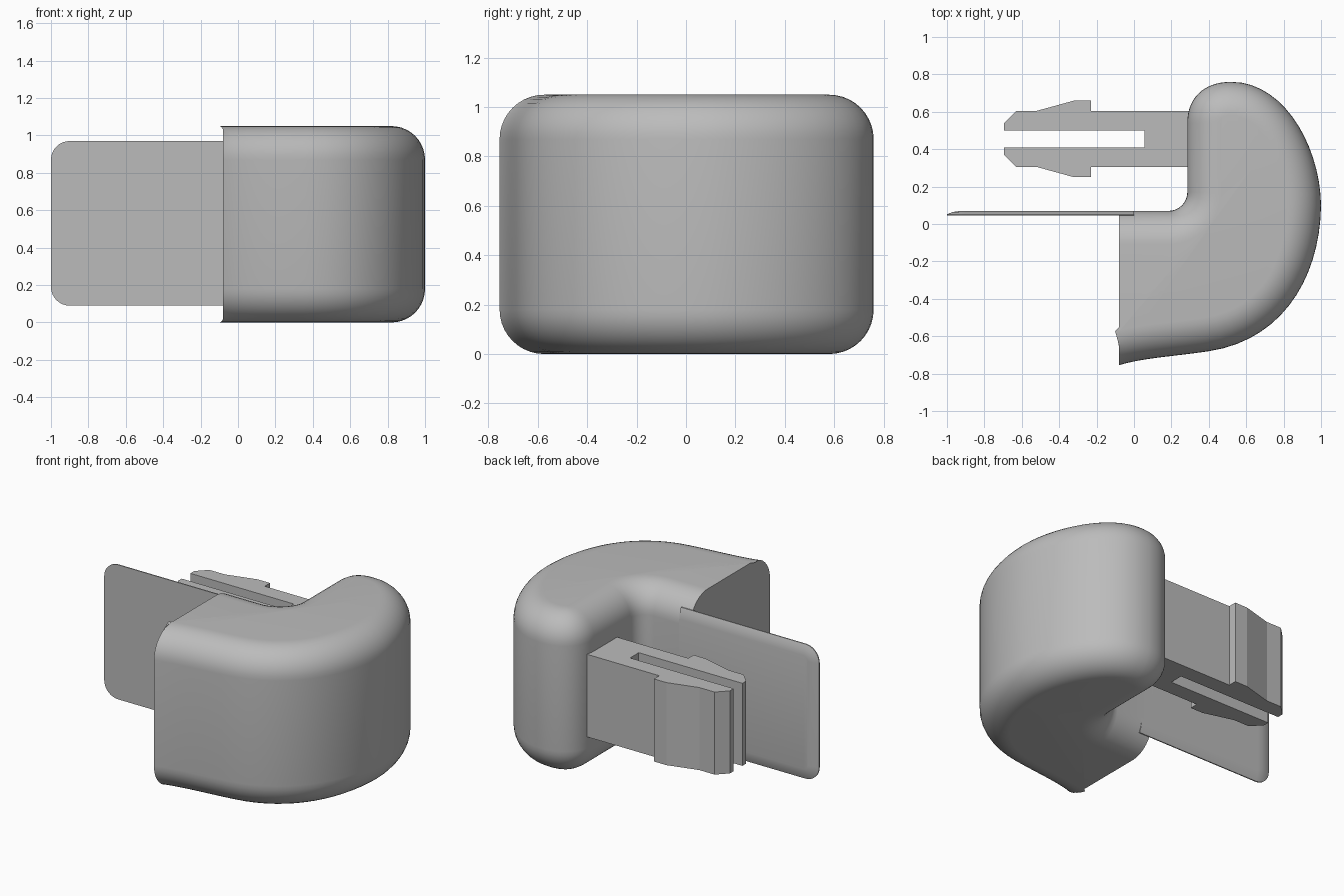
import bpy
import bmesh
from math import sin, cos, pi, radians
from mathutils import Vector
from mathutils.geometry import interpolate_bezier

if "Cube" in bpy.data.objects:
    bpy.data.objects.remove(bpy.data.objects["Cube"])

grey = bpy.data.materials.new("plain grey")
grey.use_nodes = True
grey.diffuse_color = (0.5, 0.5, 0.5, 1)
grey.node_tree.nodes["Principled BSDF"].inputs["Base Color"].default_value = (0.5, 0.5, 0.5, 1)


def loft(name, rings, angle):
    """Skin a stack of closed rings, cap both ends and shade by angle."""
    bm = bmesh.new()
    loops = [[bm.verts.new(p) for p in ring] for ring in rings]
    n = len(loops[0])
    for a, b in zip(loops, loops[1:]):
        for i in range(n):
            j = (i + 1) % n
            bm.faces.new((a[i], a[j], b[j], b[i]))
    bm.faces.new(loops[0][::-1])
    bm.faces.new(loops[-1])
    bmesh.ops.recalc_face_normals(bm, faces=bm.faces)
    mesh = bpy.data.meshes.new(name)
    bm.to_mesh(mesh)
    bm.free()
    mesh.materials.append(grey)
    obj = bpy.data.objects.new(name, mesh)
    bpy.context.collection.objects.link(obj)
    bpy.ops.object.select_all(action='DESELECT')
    obj.select_set(True)
    bpy.context.view_layer.objects.active = obj
    bpy.ops.object.shade_smooth_by_angle(angle=radians(angle))
    return obj


def arc(cx, cy, r, start, end, steps):
    return [Vector((cx + r * cos(radians(start + (end - start) * i / steps)),
                    cy + r * sin(radians(start + (end - start) * i / steps))))
            for i in range(steps + 1)]


# Body: hooked plan outline, from the inner wall round to the outer wall
CUT_X, HEIGHT, ROUND = -0.08, 1.05, 0.18
outline = [Vector((CUT_X, 0.07))] + arc(0.185, 0.17, 0.1, -90, 0, 8)
curves = [
    ((0.285, 0.54), (0.285, 0.68), (0.38, 0.76), (0.52, 0.76)),
    ((0.52, 0.76), (0.80, 0.76), (0.995, 0.42), (1.0, 0.1)),
    ((1.0, 0.1), (0.995, -0.28), (0.80, -0.62), (0.40, -0.68)),
    ((0.40, -0.68), (0.2, -0.71), (0.05, -0.715), (CUT_X, -0.755)),
]
for i, c in enumerate(curves):
    pts = [p.to_2d() for p in interpolate_bezier(*[Vector(p).to_3d() for p in c], 16)]
    outline += pts if i == 0 else pts[1:]

# Inward directions; the two ends slide along the flat cut
inward = []
for i, p in enumerate(outline):
    before, after = outline[max(i - 1, 0)], outline[min(i + 1, len(outline) - 1)]
    t = (after - before).normalized()
    inward.append(Vector((t.y, -t.x)))
inward[0], inward[-1] = Vector((0, -1)), Vector((0, 1))

# Rounded bottom and top edges
STEPS = 10
levels = []
for i in range(STEPS + 1):
    a = pi / 2 * i / STEPS
    levels.append((ROUND * (1 - sin(a)), ROUND * (1 - cos(a))))
levels += [(d, HEIGHT - z) for d, z in reversed(levels)]
rings = [[(*(p + n * d), z) for p, n in zip(outline, inward)] for d, z in levels]
loft("corner_body", rings, 40)

# Thin plate with rounded free corners and a chamfered back edge


def plate_ring(inset, y):
    left, low, high, r = -1 + inset, 0.09 + inset, 0.97 - inset, 0.1 - inset
    pts = arc(left + r, high - r, r, 90, 180, 8) + arc(left + r, low + r, r, 180, 270, 8)
    pts += [Vector((0.0, low)), Vector((0.0, high))]
    return [(p.x, y, p.y) for p in pts]


loft("thin_plate", [plate_ring(0, 0.045), plate_ring(0, 0.052),
                    plate_ring(0.03, 0.064), plate_ring(0.07, 0.07)], 30)

# Snap clip: one barbed prong outline, mirrored across the slot
MID = 0.455
half = [(0.4, 0.15), (-0.23, 0.15), (-0.23, 0.205), (-0.32, 0.205), (-0.52, 0.15),
        (-0.63, 0.15), (-0.695, 0.085), (-0.695, 0.045), (0.055, 0.045)]
clip = [(x, MID + y) for x, y in half] + [(x, MID - y) for x, y in reversed(half)]
loft("snap_clip", [[(x, y, z) for x, y in clip] for z in (0.255, 0.795)], 10)
